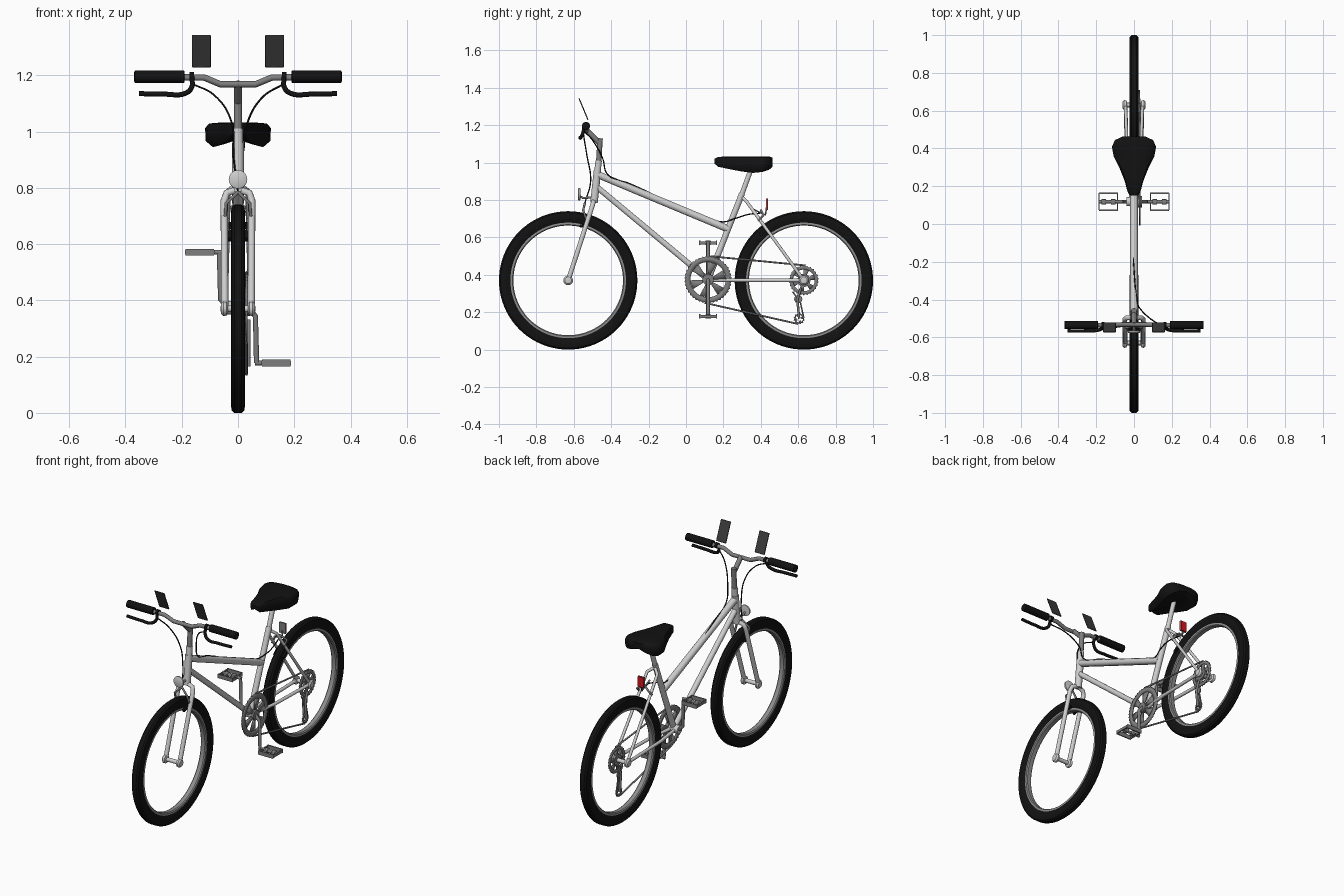
import bpy, bmesh, math
from mathutils import Vector, Matrix

if "Cube" in bpy.data.objects:
    bpy.data.objects.remove(bpy.data.objects["Cube"])


def material(name, r, g, b):
    m = bpy.data.materials.new(name)
    m.diffuse_color = (r, g, b, 1)
    m.use_nodes = True
    m.node_tree.nodes["Principled BSDF"].inputs["Base Color"].default_value = m.diffuse_color
    return m


BLACK = material("black rubber", .006, .006, .006)
SILVER = material("light silver paint", .62, .62, .62)
STEEL = material("grey steel", .21, .21, .21)
RIM = material("rim grey", .27, .27, .27)
DARK = material("dark mirror grey", .045, .045, .045)
RED = material("red reflector", .65, .008, .012)

FRONT, REAR, CRANK = (0, -.63, .37), (0, .63, .37), (0, .118, .374)


def tube(name, pts, r, mat, smooth=False, res=3):
    """Round tube along a straight or smoothly bent path."""
    cu = bpy.data.curves.new(name, 'CURVE')
    cu.dimensions = '3D'
    cu.bevel_depth, cu.bevel_resolution, cu.use_fill_caps = r, res, True
    cu.resolution_u = 8
    if smooth:
        sp = cu.splines.new('BEZIER')
        sp.bezier_points.add(len(pts) - 1)
        for bp, p in zip(sp.bezier_points, pts):
            bp.co = p
            bp.handle_left_type = bp.handle_right_type = 'AUTO'
    else:
        sp = cu.splines.new('POLY')
        sp.points.add(len(pts) - 1)
        for q, p in zip(sp.points, pts):
            q.co = (*p, 1)
    cu.materials.append(mat)
    ob = bpy.data.objects.new(name, cu)
    bpy.context.collection.objects.link(ob)
    return ob


def finish(name, bm, mat, angle=35):
    bmesh.ops.recalc_face_normals(bm, faces=bm.faces[:])
    me = bpy.data.meshes.new(name)
    bm.to_mesh(me)
    bm.free()
    me.materials.append(mat)
    me.shade_smooth()
    me.set_sharp_from_angle(angle=math.radians(angle))
    ob = bpy.data.objects.new(name, me)
    bpy.context.collection.objects.link(ob)
    return ob


def lathe(name, profile, centre, mat, n=64, ring=True):
    """Spin an (x, radius) profile about the x axis."""
    bm = bmesh.new()
    rows = [[bm.verts.new(Vector(centre) + Vector((x, r * math.cos(a), r * math.sin(a))))
             for x, r in profile] for a in (2 * math.pi * i / n for i in range(n))]
    k = len(profile)
    for i in range(n):
        a, b = rows[i], rows[(i + 1) % n]
        for j in range(k if ring else k - 1):
            bm.faces.new((a[j], a[(j + 1) % k], b[(j + 1) % k], b[j]))
    if not ring:
        bm.faces.new([r[0] for r in rows])
        bm.faces.new([r[-1] for r in rows])
    return finish(name, bm, mat)


def box(name, c, size, mat, tilt=0, bevel=0):
    bm = bmesh.new()
    bmesh.ops.create_cube(bm, size=1, matrix=Matrix.Translation(c) @ Matrix.Rotation(tilt, 4, 'X')
                          @ Matrix.Diagonal((*size, 1)))
    ob = finish(name, bm, mat)
    if bevel:
        m = ob.modifiers.new("round", 'BEVEL')
        m.width, m.segments = bevel, 2
    return ob


def sprocket(name, c, x, r, rin, teeth, spokes, mat, thick=.007):
    """Toothed ring with wedge-shaped spokes."""
    bm = bmesh.new()
    at = lambda rad, a: bm.verts.new((x, c[1] + rad * math.cos(a), c[2] + rad * math.sin(a)))
    n = teeth * 2
    ang = [2 * math.pi * i / n for i in range(n)]
    out = [at(r if i % 2 else r - .006, a) for i, a in enumerate(ang)]
    inn = [at(rin, a) for a in ang]
    for i in range(n):
        j = (i + 1) % n
        bm.faces.new((out[i], out[j], inn[j], inn[i]))
    for s in range(spokes):
        a = 2 * math.pi * s / spokes + .3
        w = math.pi / spokes * .5
        bm.faces.new((at(.012, a - w), at(rin + .002, a - w), at(rin + .002, a + w), at(.012, a + w)))
    ob = finish(name, bm, mat)
    m = ob.modifiers.new("thickness", 'SOLIDIFY')
    m.thickness, m.offset = thick, 0
    return ob


# Wheels: tyre, rim, axle and hub caps
for label, c in (("front", FRONT), ("rear", REAR)):
    half = [(.016, .306), (.023, .322), (.025, .345), (.022, .362), (.013, .37)]
    lathe(label + "_tyre", half + [(-x, r) for x, r in reversed(half)], c, BLACK, 80)
    lathe(label + "_rim", [(.017, .314), (.018, .298), (.012, .293), (-.012, .293),
                           (-.018, .298), (-.017, .314)], c, RIM, 80)
    lathe(label + "_axle", [(-.05, .012), (.05, .012)], c, SILVER, 16, False)
    for s in (1, -1):
        lathe(label + "_hub_cap", [(s * x, r) for x, r in
              ((.036, .012), (.040, .024), (.052, .026), (.060, .018), (.062, .005))], c, SILVER, 24, False)

# Frame
tube("top_tube", [(0, -.475, .937), (0, .225, .645)], .02, SILVER)
tube("down_tube", [(0, -.483, .875), (0, .118, .374)], .016, SILVER)
tube("seat_tube", [(0, .118, .374), (0, .30, .835)], .017, SILVER)
tube("seat_post", [(0, .295, .82), (0, .355, .985)], .014, SILVER)
tube("head_tube", [(0, -.492, .785), (0, -.473, .96)], .021, SILVER)
tube("steerer_collar", [(0, -.473, .955), (0, -.467, 1.01)], .018, SILVER)
lathe("bottom_bracket", [(-.04, .024), (.04, .024)], CRANK, SILVER, 24, False)
for s in (1, -1):
    tube("seat_stay", [(0, .30, .815), (s * .034, .325, .79), (s * .045, .63, .37)], .009, SILVER)
    tube("chain_stay", [(s * .014, .13, .372), (s * .036, .30, .371), (s * .045, .63, .37)], .010, SILVER)
    tube("fork_blade", [(0, -.494, .795), (s * .04, -.497, .782), (s * .049, -.505, .755),
                        (s * .047, -.63, .37)], .013, SILVER)

# Stem and handlebar
tube("stem", [(0, -.467, 1.0), (0, -.459, 1.13)], .015, STEEL)
tube("stem_neck", [(0, -.463, 1.105), (0, -.53, 1.172)], .014, STEEL)
tube("handlebar", [(-.36, -.535, 1.195), (-.12, -.535, 1.192), (-.062, -.532, 1.168),
                   (.062, -.532, 1.168), (.12, -.535, 1.192), (.36, -.535, 1.195)], .012, STEEL)
for s in (1, -1):
    lathe("grip", [(s * x, r) for x, r in ((.19, .017), (.192, .022), (.366, .022), (.369, .017))],
          (0, -.535, 1.195), BLACK, 20, False)
    lathe("lever_clamp", [(s * .157, .017), (s * .173, .017)], (0, -.535, 1.195), BLACK, 16, False)
    tube("brake_lever", [(s * .163, -.545, 1.195), (s * .166, -.552, 1.155), (s * .19, -.562, 1.135),
                         (s * .26, -.566, 1.133), (s * .352, -.566, 1.135)], .009, BLACK, True)
    box("mirror", (s * .13, -.548, 1.286), (.067, .006, .125), DARK, .395, .0028)

# Saddle: lofted cross-sections from nose to tail
bm = bmesh.new()
rows = []
for y, w, top, bot in ((.152, .022, 1.02, .995), (.17, .034, 1.03, .978), (.23, .05, 1.033, .965),
                       (.30, .078, 1.033, .952), (.36, .108, 1.033, .945), (.41, .117, 1.033, .95),
                       (.445, .100, 1.032, .962), (.463, .06, 1.026, .978)):
    h = top - bot
    half = [(.45, top), (.88, top - .05 * h), (1, top - .25 * h), (.98, bot + .2 * h),
            (.82, bot), (.5, bot + .1 * h)]
    sec = [(0, top)] + half + [(0, bot + .3 * h)] + [(-a, z) for a, z in reversed(half)]
    rows.append([bm.verts.new((a * w, y, z)) for a, z in sec])
for a, b in zip(rows, rows[1:]):
    for j in range(len(a)):
        k = (j + 1) % len(a)
        bm.faces.new((a[j], a[k], b[k], b[j]))
bm.faces.new(rows[0])
bm.faces.new(rows[-1])
finish("saddle", bm, BLACK, 50)

# Cranks and open-frame pedals
for s in (1, -1):
    z = CRANK[2] - s * .197
    tube("crank_arm", [(s * .035, .118, .374), (s * .062, .118, .374 - s * .03),
                       (s * .066, .118, z)], .010, STEEL)
    tube("pedal_axle", [(s * .06, .118, z), (s * .185, .118, z)], .009, STEEL)
    for y in (-.045, .045):
        box("pedal_rail", (s * .136, .118 + y, z), (.10, .007, .024), STEEL)
    for x in (.087, .185):
        box("pedal_end", (s * x, .118, z), (.007, .09, .016), STEEL)
    for x in (.11, .16):
        box("pedal_block", (s * x, .118, z), (.026, .03, .024), STEEL, 0, .004)

# Drivetrain
sprocket("chainring", CRANK, .03, .127, .094, 40, 6, STEEL)
lathe("chainring_hub", [(.022, .03), (.042, .03)], CRANK, STEEL, 24, False)
sprocket("rear_cog", REAR, .027, .08, .058, 26, 6, STEEL)
lathe("rear_cog_hub", [(.018, .035), (.034, .035)], REAR, STEEL, 24, False)
IDLER = (0, .605, .165)
sprocket("lower_idler", IDLER, .03, .031, .02, 12, 4, STEEL)
lathe("upper_idler", [(.026, .022), (.034, .022)], (0, .60, .27), STEEL, 16, False)
for x in (.023, .038):
    tube("derailleur_arm", [(x, .615, .33), (x, .595, .27), (x, .605, .165)], .007, STEEL)
tube("upper_chain", [(.03, .13, .499), (.028, .64, .45)], .005, STEEL)
tube("lower_chain", [(.03, .10, .25), (.03, .60, .137)], .005, STEEL)
tube("derailleur_chain", [(.03, .63, .17), (.03, .612, .25), (.028, .57, .31)], .004, STEEL)

# Brakes
for s in (1, -1):
    tube("front_brake_arm", [(s * .045, -.535, .70), (s * .042, -.55, .745), (0, -.54, .785)], .006, STEEL)
    box("front_brake_pad", (s * .028, -.545, .665), (.012, .045, .016), BLACK, .25)
    tube("rear_brake_arm", [(s * .04, .385, .69), (s * .04, .415, .72), (0, .40, .745)], .006, STEEL)
    box("rear_brake_pad", (s * .029, .41, .63), (.012, .045, .016), BLACK, .7)

# Reflectors
lathe("front_reflector", [(0, 0.001), (0, .033)], (0, 0, 0), SILVER, 32, False).hide_render = True
bpy.data.objects.remove(bpy.data.objects["front_reflector"])
disc = lathe("front_reflector", [(-.006, .028), (-.003, .033), (.006, .033), (.007, .028)],
             (0, 0, 0), SILVER, 32, False)
disc.rotation_euler.z = math.pi / 2
disc.location = (0, -.572, .83)
tube("front_reflector_bracket", [(0, -.568, .82), (0, -.55, .81), (0, -.49, .815)], .006, STEEL)
box("rear_reflector_back", (0, .430, .777), (.042, .006, .064), STEEL)
box("rear_reflector", (0, .436, .777), (.038, .006, .06), RED)
tube("rear_reflector_bracket", [(0, .43, .76), (0, .425, .72), (0, .35, .755)], .005, STEEL)

# Cables
tube("front_brake_cable", [(-.163, -.55, 1.17), (-.085, -.545, 1.13), (-.025, -.53, 1.04),
                           (-.015, -.51, .90), (0, -.54, .785)], .0035, BLACK, True, 1)
tube("rear_brake_cable", [(.163, -.55, 1.17), (.085, -.50, 1.12), (.03, -.445, 1.02),
                          (.02, -.42, .938), (.004, -.30, .887), (.004, .19, .683),
                          (.022, .26, .70), (.02, .33, .722), (0, .40, .73)], .0035, BLACK, True, 1)
